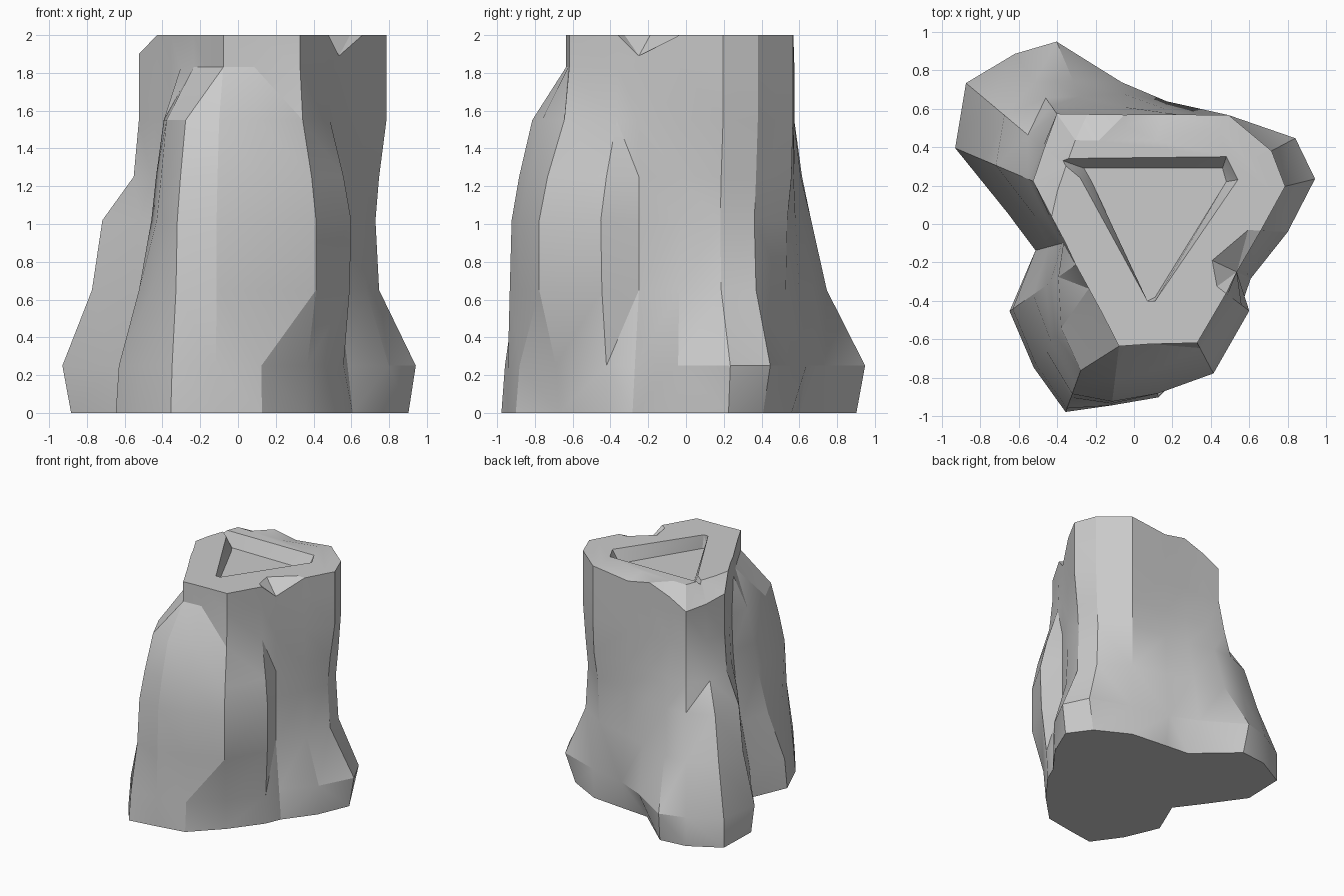
import bpy, bmesh
from math import sin, cos, radians

if "Cube" in bpy.data.objects:
    bpy.data.objects.remove(bpy.data.objects["Cube"])

ANGLES = [14, 28, 49, 75, 95, 113, 125, 140, 157, 175,
          195, 215, 235, 250, 263, 278, 298, 323, 335, 357]
HEIGHTS = [0, .25, .65, 1.02, 1.25, 1.55, 1.83]
# Radius of each cross-section along the angles above, from the ground up
RADII = [
    [.93, .87, .74, .61, .61, .98, 1.07, 1.14, .96, .66,
     .53, .79, .91, 1.04, .95, .91, .76, .69, .67, .79],
    [.97, .95, .75, .66, .74, 1.03, 1.08, 1.14, 1.01, .66,
     .53, .77, .89, 1.02, .95, .89, .78, .70, .64, .80],
    [.77, .79, .70, .62, .68, .81, .90, .99, .84, .57,
     .46, .64, .80, .96, .94, .89, .88, .74, .59, .68],
    [.75, .77, .71, .60, .61, .72, .80, .88, .78, .52,
     .41, .56, .75, .94, .93, .89, .88, .75, .59, .66],
    [.77, .79, .74, .59, .58, .66, .75, .72, .60, .46,
     .39, .53, .71, .89, .89, .84, .83, .70, .59, .66],
    [.81, .81, .75, .59, .57, .62, .70, .62, .57, .44,
     .38, .48, .66, .81, .82, .77, .73, .61, .59, .66],
    [.81, .81, .75, .59, .57, .62, .70, .61, .57, .43,
     .37, .37, .41, .49, .64, .63, .70, .60, .59, .66],
]
# Rim points chipped below the top plane, by angle index
CHIPS = {3: 1.96, 5: 1.93, 6: 1.845, 7: 1.86, 8: 1.90, 18: 1.89}


def make_object(name, bm):
    bmesh.ops.recalc_face_normals(bm, faces=bm.faces)
    mesh = bpy.data.meshes.new(name)
    bm.to_mesh(mesh)
    bm.free()
    obj = bpy.data.objects.new(name, mesh)
    bpy.context.collection.objects.link(obj)
    return obj


def loft(name, rings):
    """Join equal-sized rings of points and cap both ends."""
    bm = bmesh.new()
    rows = [[bm.verts.new(p) for p in ring] for ring in rings]
    for a, b in zip(rows, rows[1:]):
        for i in range(len(a)):
            j = (i + 1) % len(a)
            bm.faces.new((a[i], a[j], b[j], b[i]))
    bm.faces.new(rows[0][::-1])
    bm.faces.new(rows[-1])
    sides = [f for f in bm.faces if len(f.verts) == 4]
    bmesh.ops.triangulate(bm, faces=sides)
    return make_object(name, bm)


def polar_ring(radii, zs):
    return [(r * cos(radians(a)), r * sin(radians(a)), z)
            for a, r, z in zip(ANGLES, radii, zs)]


# Rock body with three spreading feet and a chipped top rim
n = len(ANGLES)
rings = [polar_ring(r, [z] * n) for r, z in zip(RADII, HEIGHTS)]
rim = RADII[-1]
rings.append(polar_ring(rim, [CHIPS.get(i, 2.0) for i in range(n)]))
inner = [r * (.76 if i in CHIPS else .9) for i, r in enumerate(rim)]
rings.append(polar_ring(inner, [2.0] * n))
rock = loft("rock_pillar", rings)

# Shallow three-cornered basin sunk into the top
mouth = [(-.40, .34), (.48, .35), (.54, .23), (.11, -.40), (.07, -.40), (-.28, .24)]
floor = [(-.26, .29), (.46, .29), (.48, .22), (.11, -.38), (.07, -.40), (-.22, .22)]
basin = loft("basin_cutter", [[(x, y, 1.89) for x, y in floor],
                              [(x, y, 2.0) for x, y in mouth],
                              [(x, y, 2.1) for x, y in mouth]])
basin.hide_render = True
cut = rock.modifiers.new("basin", 'BOOLEAN')
cut.operation = 'DIFFERENCE'
cut.solver = 'EXACT'
cut.object = basin

bpy.ops.object.select_all(action='DESELECT')
rock.select_set(True)
bpy.context.view_layer.objects.active = rock
bpy.ops.object.modifier_apply(modifier="basin")
bpy.data.objects.remove(basin)
bpy.ops.object.shade_smooth_by_angle(angle=radians(22))
